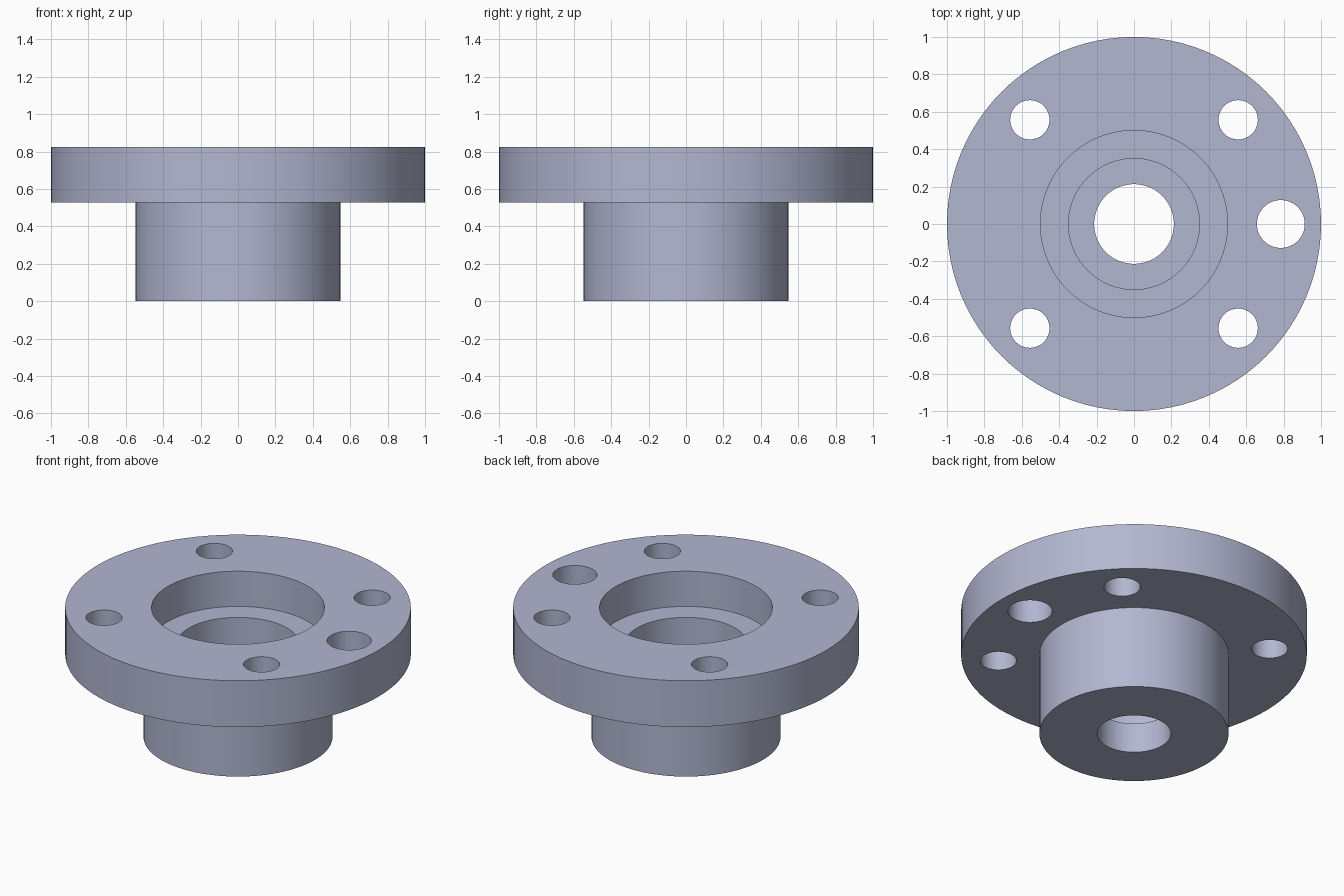
import bpy
import bmesh
import math
from mathutils import Vector

default = bpy.data.objects.get("Cube")
if default:
    bpy.data.objects.remove(default)

# Heights and radii
HUB_R, FLANGE_R = 0.547, 1.0
FLANGE_Z, TOP_Z = 0.527, 0.823
BORE_R, POCKET_R, RECESS_R = 0.213, 0.35, 0.5
POCKET_Z, RECESS_Z = 0.19, 0.598
SEGMENTS = 96

steel = bpy.data.materials.new("blue_grey_steel")
colour = (0.45, 0.475, 0.64, 1)
steel.use_nodes = True
steel.diffuse_color = colour
steel.node_tree.nodes["Principled BSDF"].inputs["Base Color"].default_value = colour


def lathe(name, profile):
    """Turn a closed (radius, height) profile around the z axis."""
    bm = bmesh.new()
    verts = [bm.verts.new((r, 0, z)) for r, z in profile]
    edges = [bm.edges.new((v, verts[i - 1])) for i, v in enumerate(verts)]
    bmesh.ops.spin(bm, geom=verts + edges, cent=(0, 0, 0), axis=(0, 0, 1),
                   angle=math.tau, steps=SEGMENTS, use_merge=True)
    bmesh.ops.remove_doubles(bm, verts=bm.verts, dist=1e-5)
    bmesh.ops.recalc_face_normals(bm, faces=bm.faces)
    mesh = bpy.data.meshes.new(name)
    bm.to_mesh(mesh)
    bm.free()
    mesh.materials.append(steel)
    obj = bpy.data.objects.new(name, mesh)
    bpy.context.collection.objects.link(obj)
    return obj


def drill(obj, x, y, radius):
    """Cut a round through hole in the flange."""
    bpy.ops.mesh.primitive_cylinder_add(vertices=48, radius=radius, depth=0.6,
                                        location=(x, y, (FLANGE_Z + TOP_Z) / 2))
    cutter = bpy.context.object
    cutter.name = "hole_cutter"
    cutter.hide_render = True
    cutter.data.materials.append(steel)
    cut = obj.modifiers.new("hole", "BOOLEAN")
    cut.operation = "DIFFERENCE"
    cut.solver = "EXACT"
    cut.object = cutter
    bpy.context.view_layer.objects.active = obj
    bpy.ops.object.modifier_apply(modifier=cut.name)
    bpy.data.objects.remove(cutter)


# Flanged hub with stepped bore
flange = lathe("flanged_hub", [
    (BORE_R, 0), (HUB_R, 0), (HUB_R, FLANGE_Z), (FLANGE_R, FLANGE_Z),
    (FLANGE_R, TOP_Z), (RECESS_R, TOP_Z), (RECESS_R, RECESS_Z),
    (POCKET_R, RECESS_Z), (POCKET_R, POCKET_Z), (BORE_R, POCKET_Z)])

# Four bolt holes and one larger locating hole
for sx in (-1, 1):
    for sy in (-1, 1):
        drill(flange, sx * 0.557, sy * 0.557, 0.105)
drill(flange, 0.785, 0, 0.128)

# Smooth walls with sharp rims
bpy.ops.object.select_all(action="DESELECT")
flange.select_set(True)
bpy.context.view_layer.objects.active = flange
bpy.ops.object.shade_smooth_by_angle(angle=math.radians(30))
